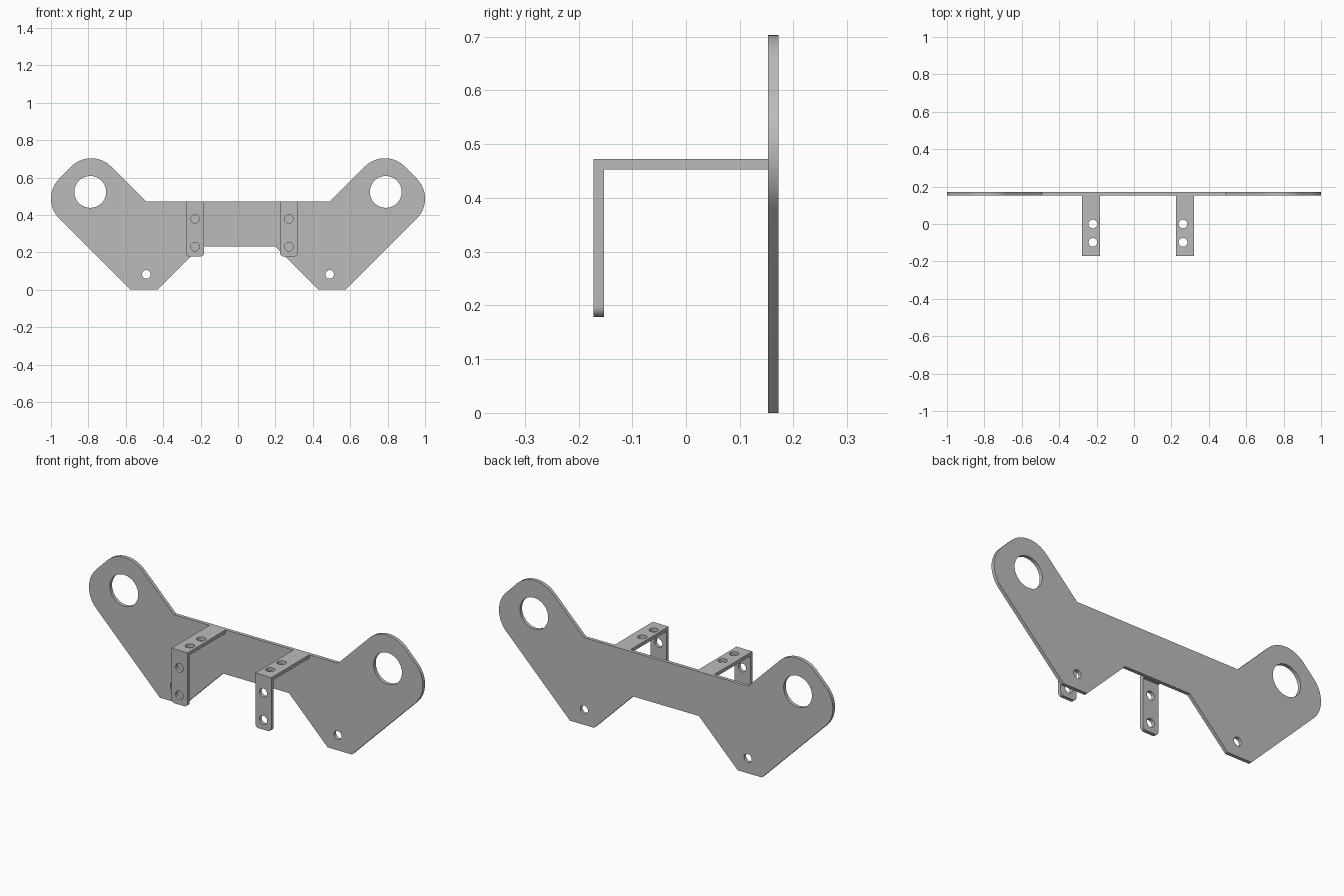
import bpy, bmesh
from math import sin, cos, radians
from mathutils import Vector, Matrix

cube = bpy.data.objects.get("Cube")
if cube:
    bpy.data.objects.remove(cube, do_unlink=True)

steel = bpy.data.materials.new("grey steel")
steel.use_nodes = True
GREY = (0.5, 0.5, 0.5, 1)
steel.diffuse_color = GREY
steel.node_tree.nodes["Principled BSDF"].inputs["Base Color"].default_value = GREY

BACK, FRONT, T = 0.172, -0.172, 0.019   # depth limits and sheet thickness
TOP = 0.472                             # top edge of the crossbar


def prism(name, points, offset, round_corners=None):
    """Extrude a closed outline of 3D points along offset."""
    bm = bmesh.new()
    face = bm.faces.new([bm.verts.new(p) for p in points])
    new = bmesh.ops.extrude_face_region(bm, geom=[face])["geom"]
    bmesh.ops.translate(bm, vec=offset, verts=[g for g in new if isinstance(g, bmesh.types.BMVert)])
    if round_corners:
        edges = [e for e in bm.edges if round_corners(e)]
        bmesh.ops.bevel(bm, geom=edges, offset=0.02, segments=6, profile=0.5, affect='EDGES')
    bmesh.ops.recalc_face_normals(bm, faces=bm.faces)
    mesh = bpy.data.meshes.new(name)
    bm.to_mesh(mesh)
    bm.free()
    mesh.materials.append(steel)
    obj = bpy.data.objects.new(name, mesh)
    bpy.context.collection.objects.link(obj)
    return obj


def drill(obj, centre, radius, axis):
    """Cut a round hole through a sheet."""
    bm = bmesh.new()
    turn = Vector((0, 0, 1)).rotation_difference(Vector(axis)).to_matrix().to_4x4()
    bmesh.ops.create_cone(bm, cap_ends=True, segments=48, radius1=radius, radius2=radius,
                          depth=T * 4, matrix=Matrix.Translation(centre) @ turn)
    mesh = bpy.data.meshes.new("hole_cutter")
    bm.to_mesh(mesh)
    bm.free()
    mesh.materials.append(steel)
    cutter = bpy.data.objects.new("hole_cutter", mesh)
    bpy.context.collection.objects.link(cutter)
    cutter.hide_render = True
    bpy.context.view_layer.objects.active = obj
    mod = obj.modifiers.new("hole", 'BOOLEAN')
    mod.operation, mod.solver, mod.object = 'DIFFERENCE', 'EXACT', cutter
    bpy.ops.object.modifier_apply(modifier=mod.name)
    bpy.data.objects.remove(cutter, do_unlink=True)


def finish(obj):
    bpy.ops.object.select_all(action='DESELECT')
    obj.select_set(True)
    bpy.context.view_layer.objects.active = obj
    bpy.ops.object.shade_smooth_by_angle(angle=radians(30))


def arc(x, z, radius, start, end, steps=16):
    angles = [radians(start + (end - start) * i / steps) for i in range(steps + 1)]
    return [(x + radius * cos(a), z + radius * sin(a)) for a in angles]


# Back plate: right half of the outline, mirrored for the other half
half = [(0.198, 0.232), (0.43, 0), (0.575, 0)]
half += arc(0.85, 0.487, 0.15, -45, 45) + arc(0.785, 0.553, 0.15, 45, 135)
half += [(0.492, TOP)]
outline = half + [(-x, z) for x, z in reversed(half)]
plate = prism("back_plate", [(x, BACK - T, z) for x, z in outline], (0, T, 0))
for side in (-1, 1):
    drill(plate, (side * 0.79, BACK - T / 2, 0.523), 0.085, (0, 1, 0))
    drill(plate, (side * 0.49, BACK - T / 2, 0.082), 0.023, (0, 1, 0))
finish(plate)

# Two bent brackets reaching forward and down
LOW, WIDTH = 0.178, 0.096
ell = [(BACK - T, TOP), (FRONT, TOP), (FRONT, LOW),
       (FRONT + T, LOW), (FRONT + T, TOP - T), (BACK - T, TOP - T)]


def lower_corner(edge):
    a, b = (v.co for v in edge.verts)
    return max(a.z, b.z) < LOW + 0.001 and abs(a.y - b.y) > T / 2


for name, x in (("right_bracket", -0.23), ("left_bracket", 0.272)):
    bracket = prism(name, [(x - WIDTH / 2, y, z) for y, z in ell], (WIDTH, 0, 0), lower_corner)
    for z in (0.378, 0.23):
        drill(bracket, (x, FRONT + T / 2, z), 0.023, (0, 1, 0))
    for y in (0, -0.098):
        drill(bracket, (x + (0.01 if x < 0 else -0.01), y, TOP - T / 2), 0.023, (0, 0, 1))
    finish(bracket)
